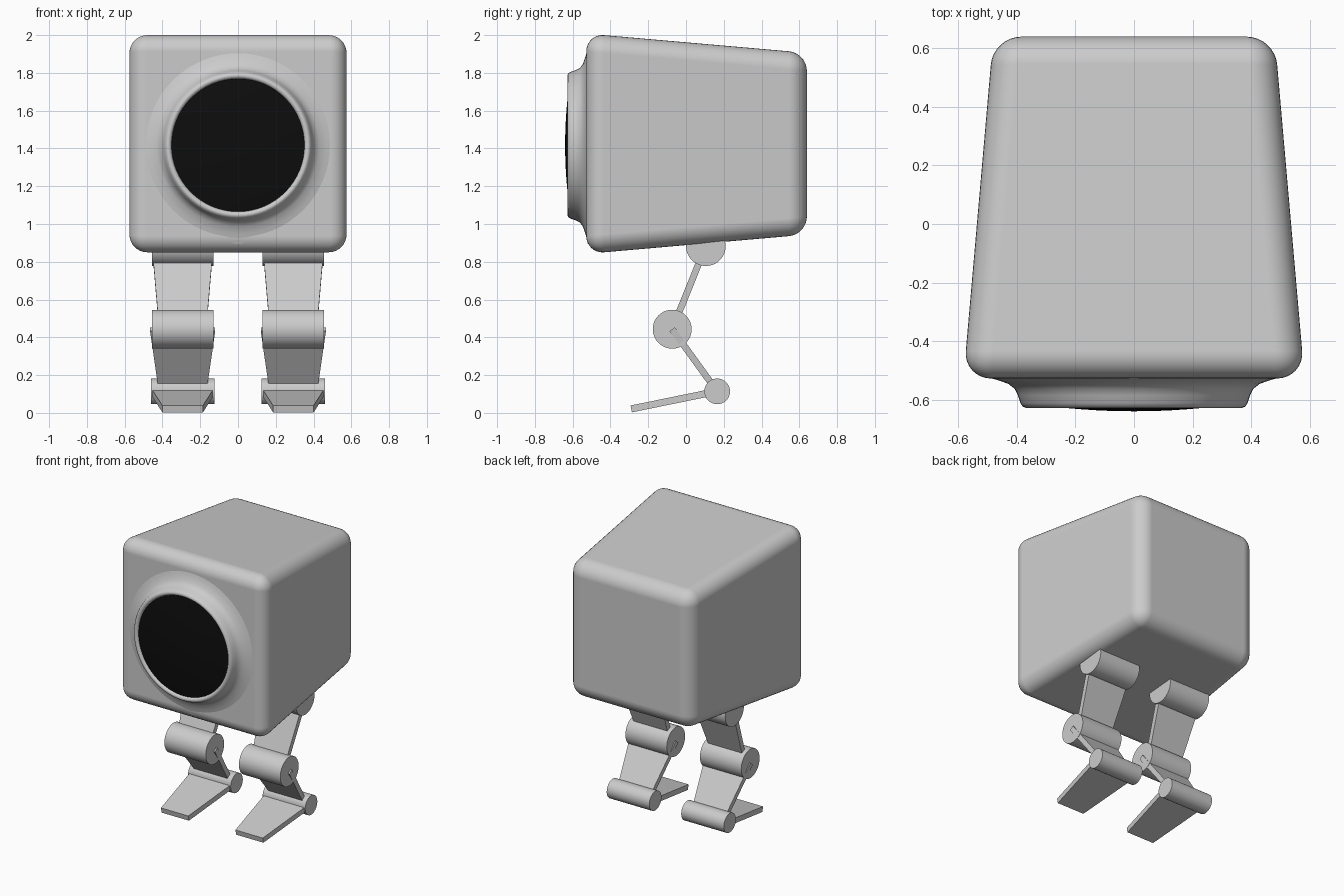
import bpy
import bmesh
from math import cos, sin, pi, radians
from mathutils import Vector

cube = bpy.data.objects.get("Cube")
if cube:
    bpy.data.objects.remove(cube, do_unlink=True)


def material(name, color):
    m = bpy.data.materials.new(name)
    m.use_nodes = True
    m.diffuse_color = color
    m.node_tree.nodes["Principled BSDF"].inputs["Base Color"].default_value = color
    return m


grey = material("light grey", (0.6, 0.6, 0.6, 1))
black = material("lens black", (0.004, 0.004, 0.004, 1))


def finish(name, bm, mat, angle=None):
    bmesh.ops.recalc_face_normals(bm, faces=bm.faces)
    mesh = bpy.data.meshes.new(name)
    bm.to_mesh(mesh)
    bm.free()
    obj = bpy.data.objects.new(name, mesh)
    bpy.context.collection.objects.link(obj)
    mesh.materials.append(mat)
    if angle:
        bpy.ops.object.select_all(action="DESELECT")
        obj.select_set(True)
        bpy.context.view_layer.objects.active = obj
        bpy.ops.object.shade_smooth_by_angle(angle=radians(angle))
    return obj


def lathe(name, profile, mat, center_z, angle, steps=64):
    """Spin (radius, y) points around a front-to-back axis."""
    bm = bmesh.new()
    rings = []
    for r, y in profile:
        if r == 0:
            rings.append([bm.verts.new((0, y, center_z))] * steps)
        else:
            rings.append([bm.verts.new((r * cos(2 * pi * i / steps), y,
                                        center_z + r * sin(2 * pi * i / steps)))
                          for i in range(steps)])
    for a, b in zip(rings, rings[1:]):
        for i in range(steps):
            j = (i + 1) % steps
            corners = list(dict.fromkeys((a[i], a[j], b[j], b[i])))
            bm.faces.new(corners)
    return finish(name, bm, mat, angle)


def joint(name, x, y, z, radius, width):
    """Hinge barrel lying across the leg."""
    bm = bmesh.new()
    bmesh.ops.create_cone(bm, cap_ends=True, segments=48, radius1=radius,
                          radius2=radius, depth=width)
    for v in bm.verts:
        v.co = Vector((x + v.co.z, y + v.co.x, z + v.co.y))
    return finish(name, bm, grey, 40)


def plate(name, x, start, end, width_start, width_end, thickness):
    """Tapered slab running between two (y, z) points."""
    a, b = Vector((0, *start)), Vector((0, *end))
    along = (b - a).normalized()
    normal = along.cross(Vector((1, 0, 0))) * thickness / 2
    bm = bmesh.new()
    bmesh.ops.create_cube(bm, size=2)
    for v in bm.verts:
        sx, sy, sz = v.co
        base, width = (a, width_start) if sy < 0 else (b, width_end)
        v.co = base + normal * sz + Vector((x + sx * width / 2, 0, 0))
    return finish(name, bm, grey)


# Tapered box body with soft edges
EYE_Z = 1.425
bm = bmesh.new()
bmesh.ops.create_cube(bm, size=2)
for v in bm.verts:
    y, half = (-0.528, 0.583) if v.co.y < 0 else (0.64, 0.481)
    v.co = Vector((v.co.x * half, y, EYE_Z + v.co.z * half))
body = finish("body", bm, grey, 180)
bevel = body.modifiers.new("soft edges", "BEVEL")
bevel.width = 0.095
bevel.segments = 8
bevel.harden_normals = True

# Flared eye rim and domed lens
lathe("eye_rim", [(0.52, -0.52), (0.47, -0.532), (0.43, -0.546), (0.408, -0.563),
                  (0.397, -0.585), (0.388, -0.612), (0.38, -0.624), (0.37, -0.628),
                  (0.36, -0.625), (0.353, -0.616), (0.351, -0.6)], grey, 1.417, 80)
dome = [(0.352 * i / 8, -0.64 + 0.026 * (i / 8) ** 2) for i in range(9)]
lathe("eye_lens", dome, black, 1.417, 80)

# Legs
HIP, KNEE, ANKLE, TOE = (0.105, 0.883), (-0.073, 0.443), (0.165, 0.114), (-0.29, 0.021)
for side, x in (("left", 0.293), ("right", -0.293)):
    joint(side + "_hip", x, *HIP, 0.105, 0.325)
    joint(side + "_knee", x, *KNEE, 0.103, 0.325)
    joint(side + "_ankle", x, *ANKLE, 0.068, 0.335)
    plate(side + "_thigh", x, HIP, KNEE, 0.325, 0.25, 0.035)
    plate(side + "_shin", x, KNEE, ANKLE, 0.345, 0.25, 0.035)
    plate(side + "_foot", x, ANKLE, TOE, 0.335, 0.215, 0.037)
